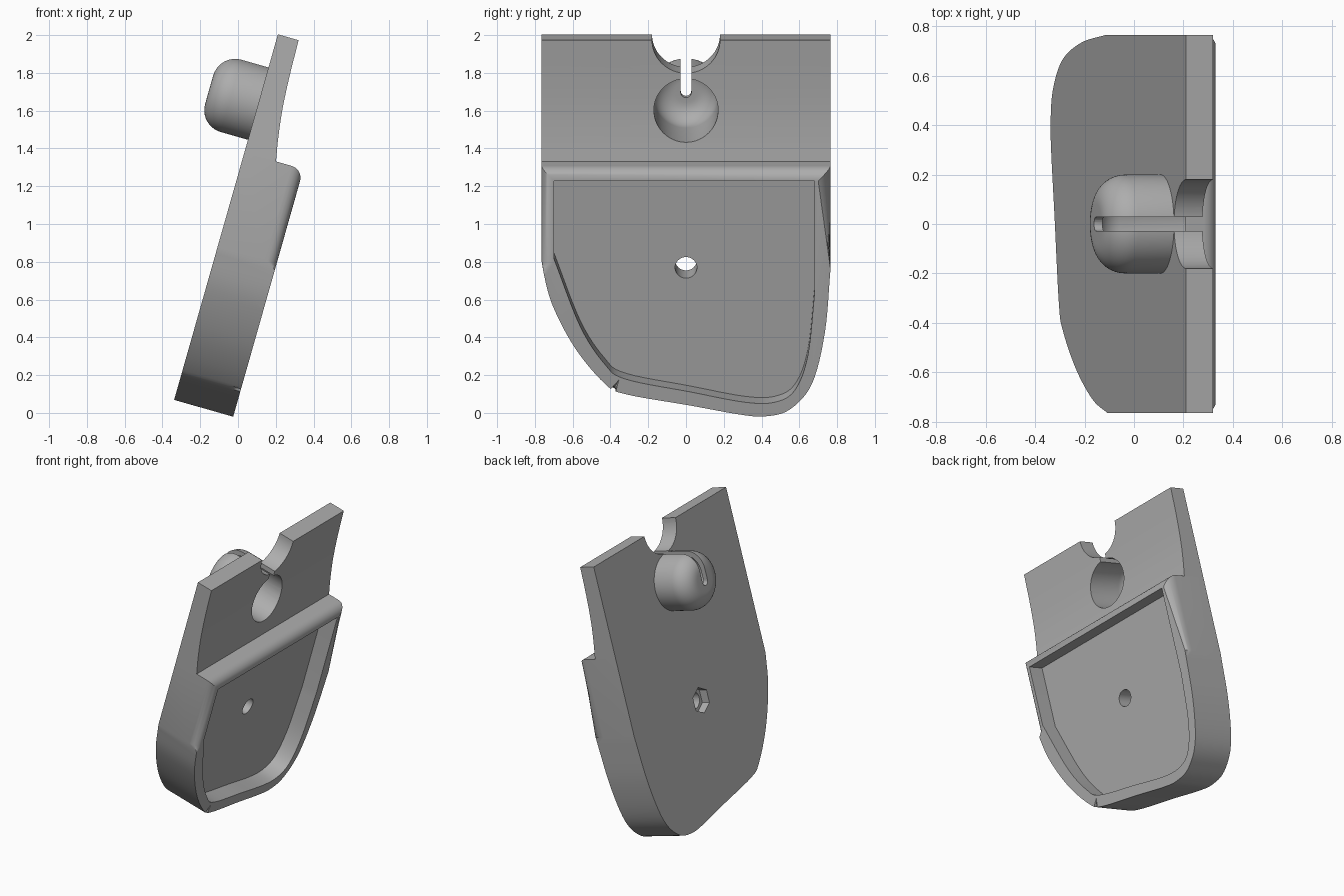
import bpy, bmesh, math
from mathutils import Matrix, Vector

cube = bpy.data.objects.get("Cube")
if cube:
    bpy.data.objects.remove(cube, do_unlink=True)

grey = bpy.data.materials.new("plain_grey")
grey.use_nodes = True
grey.diffuse_color = (0.42, 0.42, 0.42, 1)
grey.node_tree.nodes["Principled BSDF"].inputs["Base Color"].default_value = (0.42, 0.42, 0.42, 1)

# Parts are drawn upright as (depth, across, up), then leaned over together
LEAN = Matrix.Translation((-0.335, 0, 0.08)) @ Matrix.Rotation(math.radians(15.85), 4, 'Y')


def finish(name, bm):
    bmesh.ops.recalc_face_normals(bm, faces=bm.faces)
    mesh = bpy.data.meshes.new(name)
    bm.to_mesh(mesh)
    bm.free()
    mesh.materials.append(grey)
    obj = bpy.data.objects.new(name, mesh)
    bpy.context.collection.objects.link(obj)
    return obj


def extrude(points, place, start, end):
    """Closed prism: place(a, b, t) maps a profile point at distance t to 3D."""
    bm = bmesh.new()
    near = [bm.verts.new(place(a, b, start)) for a, b in points]
    far = [bm.verts.new(place(a, b, end)) for a, b in points]
    bm.faces.new(near)
    bm.faces.new(far[::-1])
    n = len(points)
    for i in range(n):
        j = (i + 1) % n
        bm.faces.new((near[i], far[i], far[j], near[j]))
    return bm


def along_depth(a, b, t):
    return Vector((t, a, b))


def along_width(a, b, t):
    return Vector((a, t, b))


def ring(cy, cz, r, n):
    return [(cy + r * math.sin(math.tau * i / n), cz + r * math.cos(math.tau * i / n))
            for i in range(n)]


def lathe(name, profile, height):
    """Revolve (depth, radius) points about the depth axis at a height."""
    bm = bmesh.new()
    vs = [bm.verts.new((d, 0, height + r)) for d, r in profile]
    es = [bm.edges.new(pair) for pair in zip(vs, vs[1:])]
    bmesh.ops.spin(bm, geom=vs + es, cent=(0, 0, height), axis=(1, 0, 0),
                   angle=math.tau, steps=64)
    bmesh.ops.remove_doubles(bm, verts=bm.verts, dist=0.0005)
    return finish(name, bm)


def dome(tip, radius, fillet, mouth):
    """Profile of a round-cornered cup whose closed end is at depth tip."""
    pts = [(tip, 0)]
    for i in range(11):
        a = math.pi / 2 * i / 10
        pts.append((tip + fillet * (1 - math.cos(a)), radius - fillet + fillet * math.sin(a)))
    return pts + [(mouth, radius), (mouth, 0)]


def smooth_path(pts, steps=6):
    """Catmull-Rom curve through the points."""
    p = [Vector(q) for q in pts]
    p = [2 * p[0] - p[1]] + p + [2 * p[-1] - p[-2]]
    out = []
    for a, b, c, d in zip(p, p[1:], p[2:], p[3:]):
        for k in range(steps):
            t = k / steps
            out.append(tuple(0.5 * (2 * b + (c - a) * t + (2 * a - 5 * b + 4 * c - d) * t * t
                                    + (3 * b - a - 3 * c + d) * t ** 3)))
    return out + [tuple(p[-2])]


def combine(obj, other, operation):
    mod = obj.modifiers.new(operation.lower(), 'BOOLEAN')
    mod.operation = operation
    mod.solver = 'EXACT'
    mod.object = other
    deps = bpy.context.evaluated_depsgraph_get()
    mesh = bpy.data.meshes.new_from_object(obj.evaluated_get(deps))
    obj.modifiers.clear()
    obj.data = mesh
    bpy.data.objects.remove(other, do_unlink=True)


# Lower body: lopsided rounded outline with a rolled front rim
SHELF, THICK, HALF = 1.35, 0.325, 0.765
curve = [(-HALF, 0.83), (-0.71, 0.61), (-0.587, 0.365), (-0.43, 0.17), (-0.32, 0.112),
         (0.02, 0.05), (0.285, 0.0), (0.42, -0.01), (0.55, 0.028), (0.667, 0.17),
         (0.735, 0.45), (HALF, 0.8)]
outline = [(-HALF, SHELF)] + smooth_path(curve) + [(HALF, SHELF)]
bm = extrude(outline, along_depth, 0, THICK)
rim = [e for e in bm.edges if all(abs(v.co.x - THICK) < 1e-5 for v in e.verts)]
bmesh.ops.bevel(bm, geom=rim, offset=0.065, segments=6, profile=0.5,
                affect='EDGES', clamp_overlap=False)
body = finish("lower_body", bm)

# Shallow front recess
floor_curve = [(-0.7, 0.86), (-0.56, 0.485), (-0.43, 0.277), (-0.32, 0.195), (0.02, 0.125),
               (0.31, 0.068), (0.47, 0.068), (0.577, 0.135), (0.645, 0.325), (0.68, 0.66)]
recess = [(-0.7, 1.285)] + smooth_path(floor_curve) + [(0.68, 1.285)]
combine(body, finish("recess_cutter", extrude(recess, along_depth, 0.21, 0.6)), 'DIFFERENCE')

# Screw hole with a hexagonal pocket on the back
HOLE = 0.776
combine(body, finish("hole_cutter", extrude(ring(0, HOLE, 0.058, 32), along_depth, -0.1, 0.4)),
        'DIFFERENCE')
combine(body, finish("hex_cutter", extrude(ring(0, HOLE, 0.09, 6), along_depth, -0.1, 0.06)),
        'DIFFERENCE')

# Upper plate: front face sweeps thinner towards the top
front = smooth_path([(0.174, SHELF), (0.152, 1.47), (0.132, 1.62), (0.12, 1.8), (0.114, 2.0)])
plate = finish("upper_plate", extrude([(0, SHELF)] + front + [(0, 2.0)],
                                      along_width, -HALF, HALF))

# Hollow round knob behind the plate
KNOB = 1.62
combine(plate, lathe("knob", dome(-0.27, 0.2, 0.12, 0.05), KNOB), 'UNION')
combine(plate, lathe("bore_cutter", dome(-0.235, 0.17, 0.11, 0.4), KNOB), 'DIFFERENCE')

# Half-round notch in the top edge, and the narrow slot running into the knob
combine(plate, finish("notch_cutter", extrude(ring(0, 2.0, 0.18, 64), along_depth, -0.03, 0.4)),
        'DIFFERENCE')
W = 0.028
slot = [(W * math.cos(a), 1.613 + W * math.sin(a))
        for a in (math.pi + math.pi * i / 10 for i in range(11))]
slot += [(W, 1.95), (-W, 1.95)]
combine(plate, finish("slot_cutter", extrude(slot, along_depth, -0.5, 0.4)), 'DIFFERENCE')

# Lean the parts and shade them
bpy.ops.object.select_all(action='DESELECT')
for obj in (body, plate):
    obj.data.transform(LEAN)
    obj.select_set(True)
    bpy.context.view_layer.objects.active = obj
bpy.ops.object.shade_smooth_by_angle(angle=math.radians(32))
